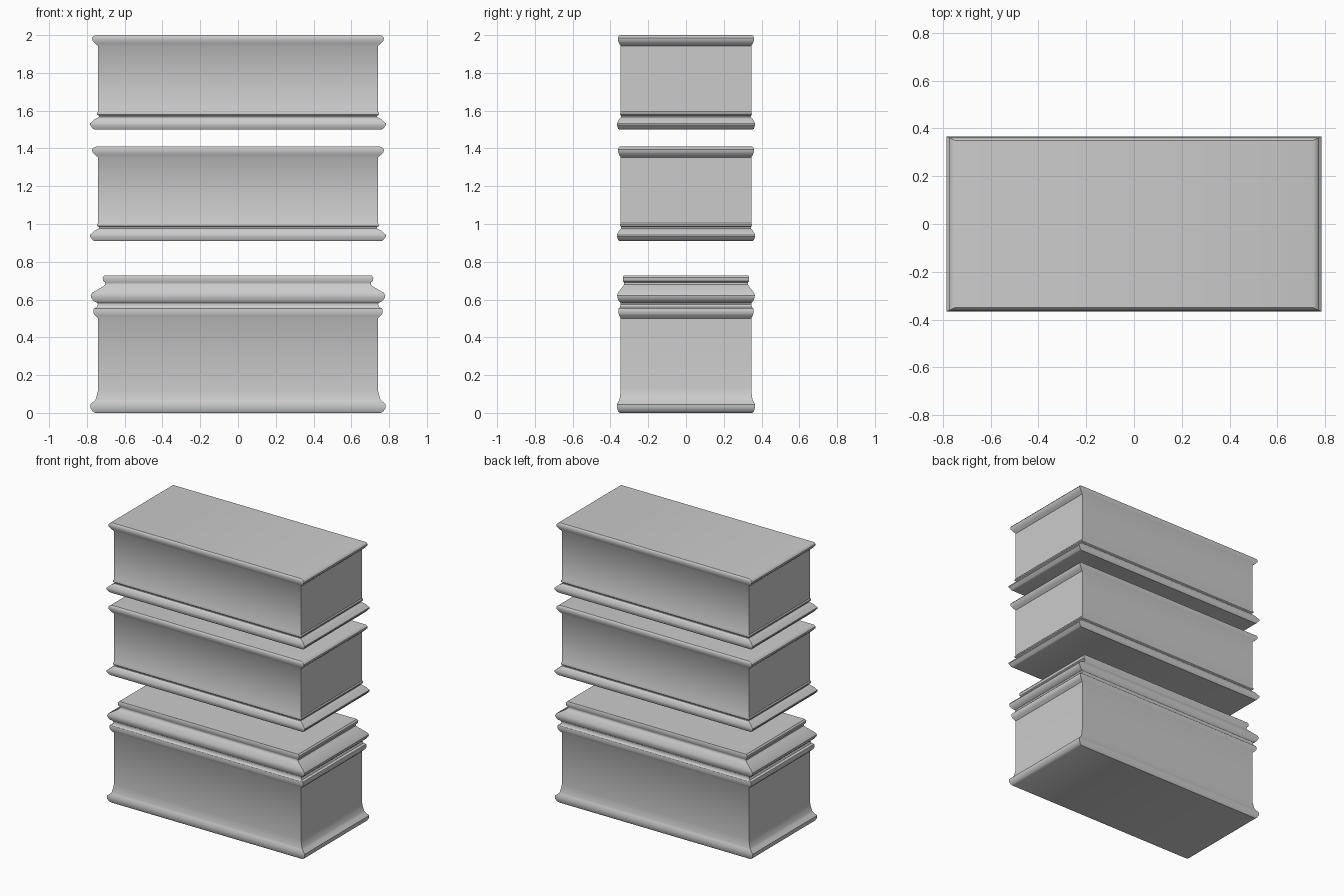
import bpy, bmesh

DEPTH = 0.467  # depth to width ratio of every moulding ring

# (half width, height) profiles, bottom to top
BASE = [(0.755, 0.0), (0.77, 0.008), (0.782, 0.028), (0.782, 0.045), (0.758, 0.066),
        (0.752, 0.074), (0.742, 0.115), (0.74, 0.13), (0.74, 0.50), (0.757, 0.516),
        (0.764, 0.526), (0.766, 0.545), (0.763, 0.553), (0.748, 0.56), (0.742, 0.573),
        (0.745, 0.583), (0.764, 0.592), (0.778, 0.61), (0.78, 0.622), (0.772, 0.636),
        (0.712, 0.671), (0.703, 0.68), (0.703, 0.69), (0.714, 0.698), (0.717, 0.716),
        (0.708, 0.727)]
UPPER = [(0.758, 0.0), (0.768, 0.004), (0.784, 0.024), (0.784, 0.032), (0.758, 0.055),
         (0.748, 0.06), (0.735, 0.067), (0.735, 0.073), (0.746, 0.079), (0.746, 0.088),
         (0.74, 0.095), (0.74, 0.442), (0.757, 0.456), (0.771, 0.472), (0.773, 0.485),
         (0.765, 0.495), (0.75, 0.5)]


def moulded_block(name, profile, z0):
    """Loft mitred rectangular rings through the profile and cap both ends."""
    bm = bmesh.new()
    rings = [[bm.verts.new((sx * w, sy * w * DEPTH, z0 + z))
              for sx, sy in ((-1, -1), (1, -1), (1, 1), (-1, 1))] for w, z in profile]
    for low, high in zip(rings, rings[1:]):
        for i in range(4):
            j = (i + 1) % 4
            bm.faces.new((low[i], low[j], high[j], high[i]))
    bm.faces.new(rings[0][::-1])
    bm.faces.new(rings[-1])
    mesh = bpy.data.meshes.new(name)
    bm.to_mesh(mesh)
    bm.free()
    obj = bpy.data.objects.new(name, mesh)
    bpy.context.collection.objects.link(obj)
    bpy.ops.object.select_all(action='DESELECT')
    bpy.context.view_layer.objects.active = obj
    obj.select_set(True)
    bpy.ops.object.shade_smooth_by_angle(angle=0.6)


# Stepped pedestal base and two identical plinth blocks above it
moulded_block("pedestal_base", BASE, 0.0)
moulded_block("middle_block", UPPER, 0.91)
moulded_block("top_block", UPPER, 1.50)
